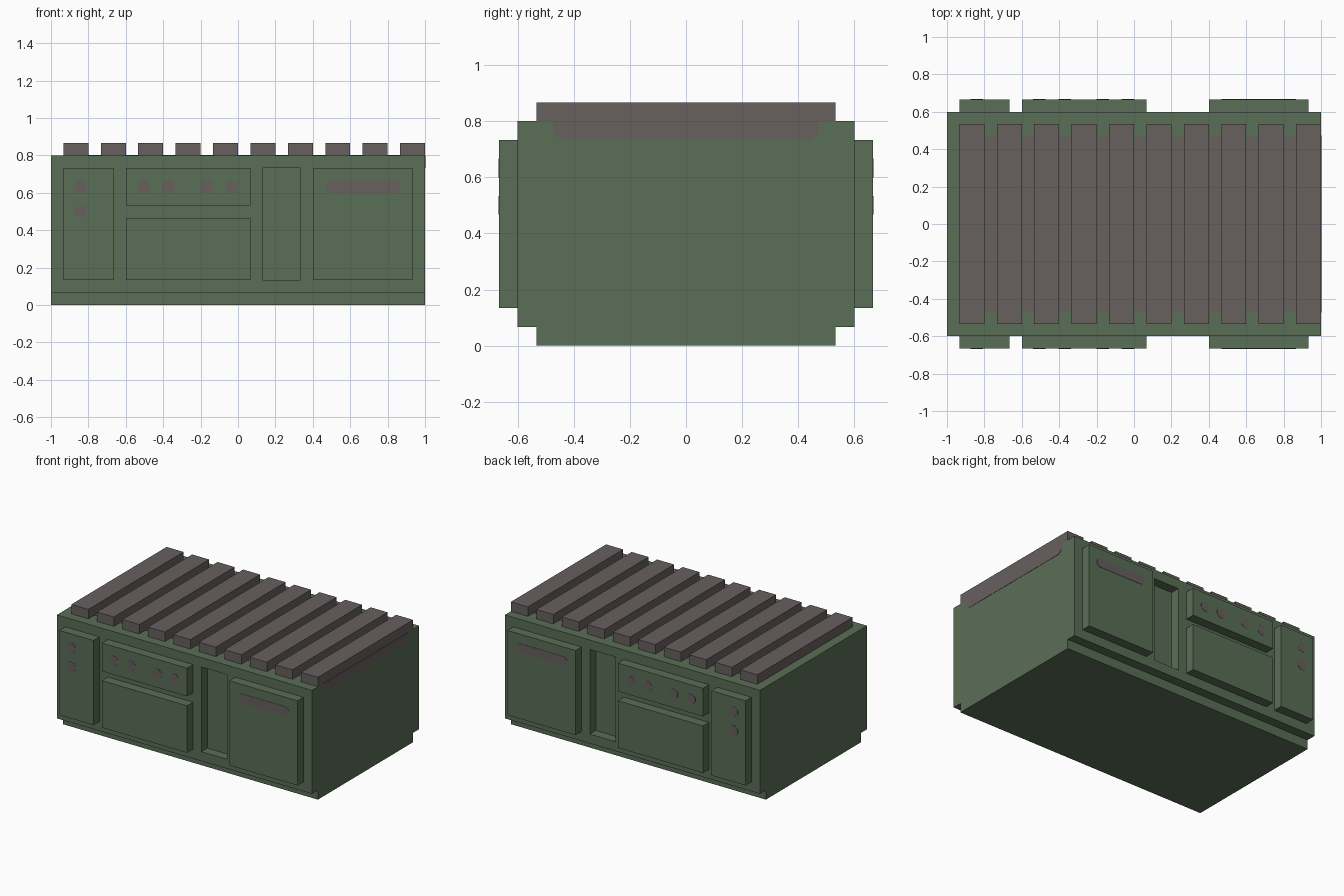
import bpy, bmesh
from mathutils import Vector

U = 1 / 15  # the whole model sits on this grid

if "Cube" in bpy.data.objects:
    bpy.data.objects.remove(bpy.data.objects["Cube"], do_unlink=True)


def material(name, srgb):
    rgba = [((c / 255 + 0.055) / 1.055) ** 2.4 for c in srgb] + [1]
    m = bpy.data.materials.new(name)
    m.use_nodes = True
    m.diffuse_color = rgba
    m.node_tree.nodes["Principled BSDF"].inputs["Base Color"].default_value = rgba
    return m


green = material("dull green", (90, 110, 86))
brown = material("grey brown", (103, 96, 95))


def prism(name, outline, sweep, mat):
    """Solid made by sweeping a flat outline, all in grid units."""
    bm = bmesh.new()
    face = bm.faces.new([bm.verts.new(Vector(p) * U) for p in outline])
    new = bmesh.ops.extrude_face_region(bm, geom=[face])["geom"]
    bmesh.ops.translate(bm, vec=Vector(sweep) * U,
                        verts=[g for g in new if isinstance(g, bmesh.types.BMVert)])
    bmesh.ops.recalc_face_normals(bm, faces=bm.faces)
    mesh = bpy.data.meshes.new(name)
    bm.to_mesh(mesh)
    bm.free()
    mesh.materials.append(mat)
    ob = bpy.data.objects.new(name, mesh)
    bpy.context.collection.objects.link(ob)
    return ob


def chamfered(a0, a1, b0, b1, c):
    """Rectangle outline with corners cut by c."""
    return [(a0 + c, b0), (a1 - c, b0), (a1, b0 + c), (a1, b1 - c),
            (a1 - c, b1), (a0 + c, b1), (a0, b1 - c), (a0, b0 + c)]


def both_sides(ob):
    """Repeat a front part on the back."""
    mod = ob.modifiers.new("front_and_back", "MIRROR")
    mod.use_axis = (False, True, False)
    return ob


def front_block(name, x0, x1, z0, z1, y0, y1):
    outline = [(x0, y0, z0), (x1, y0, z0), (x1, y0, z1), (x0, y0, z1)]
    return both_sides(prism(name, outline, (0, y1 - y0, 0), green))


def front_mark(name, x0, x1, z0, z1, c):
    outline = [(x, -10, z) for x, z in chamfered(x0, x1, z0, z1, c)]
    return both_sides(prism(name, outline, (0, -0.03, 0), brown))


# Body with a narrower plinth
half = [(8, 0), (8, 1), (9, 1), (9, 12)]
section = half + [(-y, z) for y, z in reversed(half)]
body = prism("body", [(-15, y, z) for y, z in section], (30, 0, 0), green)

# Niche on each long side
niche = front_block("niche_cutter", 2, 5, 2, 11, -10, -8)
niche.hide_render = True
niche.hide_set(True)
niche.display_type = "WIRE"
cut = body.modifiers.new("niche", "BOOLEAN")
cut.operation = "DIFFERENCE"
cut.solver = "EXACT"
cut.object = niche

# Raised panels
for name, x0, x1, z0, z1 in [("narrow_panel", -14, -10, 2, 11),
                             ("upper_panel", -9, 1, 8, 11),
                             ("lower_panel", -9, 1, 2, 7),
                             ("wide_panel", 6, 14, 2, 11)]:
    front_block(name, x0, x1, z0, z1, -9, -10)

# Round buttons and the long vent mark
buttons = [(-12.6, 9.5), (-12.6, 7.5)] + [(x, 9.5) for x in (-7.6, -5.55, -2.5, -0.5)]
for i, (x, z) in enumerate(buttons):
    front_mark(f"button_{i + 1}", x - 0.5, x + 0.5, z - 0.5, z + 0.5, 0.3)
front_mark("vent_mark", 7, 13, 9, 10, 0.3)

# Roof slats
slat = prism("roof_slats", [(-14, -8, 12), (-12, -8, 12), (-12, -8, 13), (-14, -8, 13)],
             (0, 16, 0), brown)
rows = slat.modifiers.new("row", "ARRAY")
rows.count = 10
rows.use_relative_offset = False
rows.use_constant_offset = True
rows.constant_offset_displace = (3 * U, 0, 0)

# Brown finish between the slats and over the right end
prism("roof_patch", [(x, y, 12) for x, y in chamfered(-13, 15, -7, 7, 0.3)],
      (0, 0, 0.03), brown)
edge = [(-7.1, 12), (-7.1, 11.4), (-6.7, 11), (6.7, 11), (7.1, 11.4), (7.1, 12)]
prism("end_patch", [(15, y, z) for y, z in edge], (0.03, 0, 0), brown)
